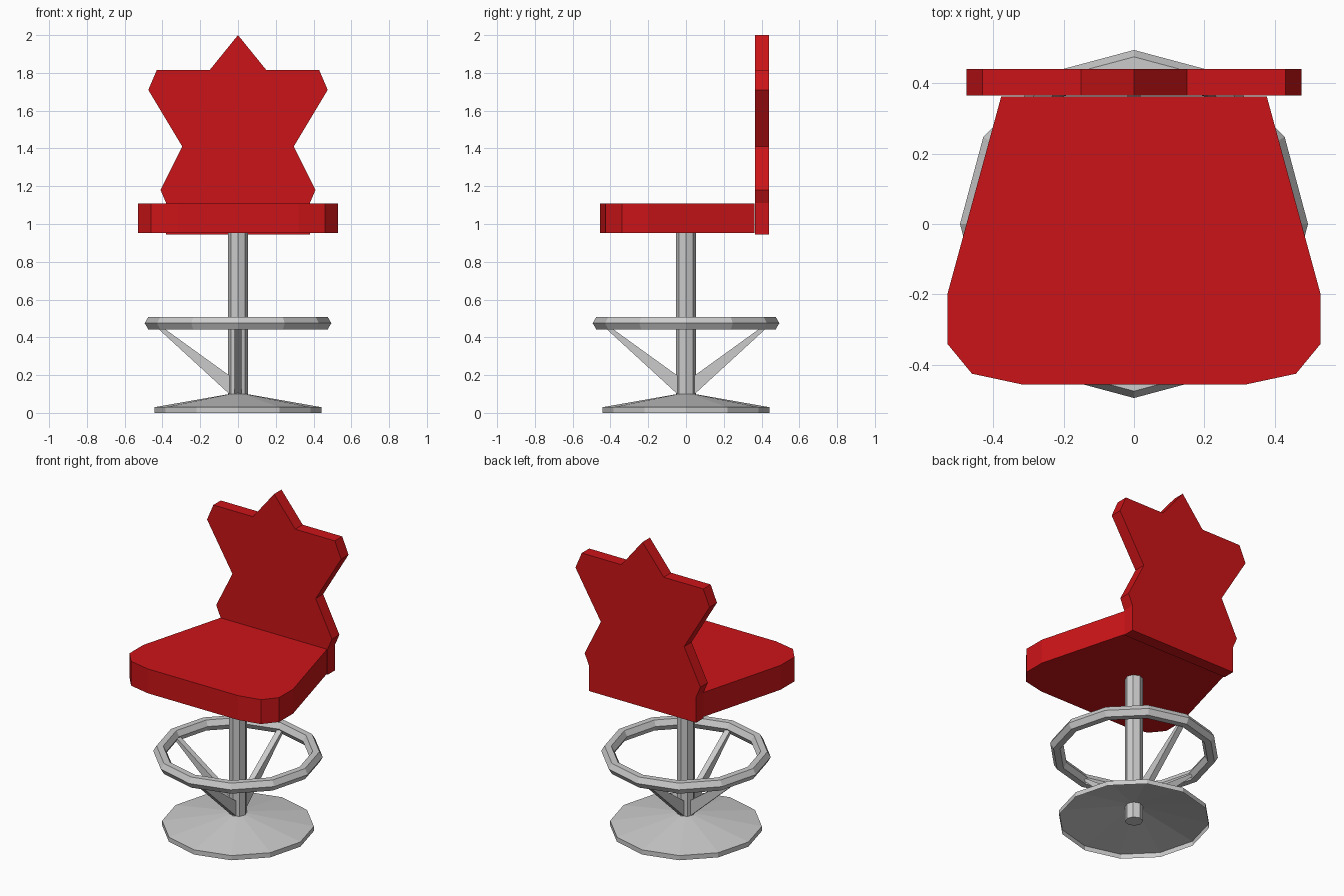
import bpy, bmesh
from math import pi, cos, sin
from mathutils import Matrix, Vector

if "Cube" in bpy.data.objects:
    bpy.data.objects.remove(bpy.data.objects["Cube"])

red = bpy.data.materials.new("red_upholstery")
red.diffuse_color = (0.6, 0.007, 0.009, 1)
red.use_nodes = True
red.node_tree.nodes["Principled BSDF"].inputs["Base Color"].default_value = red.diffuse_color


def finish(name, bm, mat=None):
    bmesh.ops.recalc_face_normals(bm, faces=bm.faces)
    mesh = bpy.data.meshes.new(name)
    bm.to_mesh(mesh)
    bm.free()
    obj = bpy.data.objects.new(name, mesh)
    bpy.context.collection.objects.link(obj)
    if mat:
        mesh.materials.append(mat)
    return obj


def extrude(name, points, direction, mat=None, matrix=Matrix()):
    bm = bmesh.new()
    face = bm.faces.new([bm.verts.new(p) for p in points])
    new = bmesh.ops.extrude_face_region(bm, geom=[face])["geom"]
    bmesh.ops.translate(bm, vec=direction,
                        verts=[v for v in new if isinstance(v, bmesh.types.BMVert)])
    bm.transform(matrix)
    return finish(name, bm, mat)


def mirrored(half):
    return half + [(-x, v) for x, v in reversed(half) if x > 0]


def lathe(name, profile, sides, closed=False):
    bm = bmesh.new()
    rings = [[bm.verts.new((r * cos(2 * pi * i / sides), r * sin(2 * pi * i / sides), z))
              for i in range(sides)] for r, z in profile]
    pairs = list(zip(rings, rings[1:] + rings[:1]))
    for a, b in pairs if closed else pairs[:-1]:
        for i in range(sides):
            j = (i + 1) % sides
            bm.faces.new((a[i], a[j], b[j], b[i]))
    return finish(name, bm)


# Seat cushion: tapered outline with clipped front corners
seat = mirrored([(0.32, -0.455), (0.46, -0.425), (0.53, -0.34), (0.53, -0.2), (0.377, 0.362)])
extrude("seat", [(x, y, 0.952) for x, y in seat], Vector((0, 0, 0.156)), red)

# Star-topped backrest
back = mirrored([(0.38, 0.945), (0.38, 1.11), (0.41, 1.18), (0.295, 1.41),
                 (0.475, 1.71), (0.43, 1.815), (0.15, 1.815), (0, 2.0)])
extrude("backrest", [(x, 0.365, z) for x, z in back], Vector((0, 0.075, 0)), red)

# Post, octagonal
bm = bmesh.new()
bmesh.ops.create_cone(bm, cap_ends=True, segments=8, radius1=0.052, radius2=0.052, depth=0.955,
                      matrix=Matrix.Translation((0, 0, 0.4775)) @ Matrix.Rotation(0, 4, 'Z'))
finish("post", bm)

# Hollow conical base
lathe("base", [(0.442, 0), (0.442, 0.03), (0.045, 0.1)], 12)

# Footrest ring with a hexagonal section
section = [(0.455 + 0.039 * cos(k * pi / 3), 0.475 + 0.039 * sin(k * pi / 3)) for k in range(6)]
lathe("footrest_ring", section, 12, closed=True)

# Tapered struts on the left, front and back
strut = [(0.035, 0.09), (0.435, 0.457), (0.43, 0.475), (0.035, 0.19)]
for side, turn in (("back", 1), ("left", 2), ("front", 3)):
    extrude(side + "_strut", [(x, -0.018, z) for x, z in strut], Vector((0, 0.036, 0)),
            matrix=Matrix.Rotation(turn * pi / 2, 4, 'Z'))
